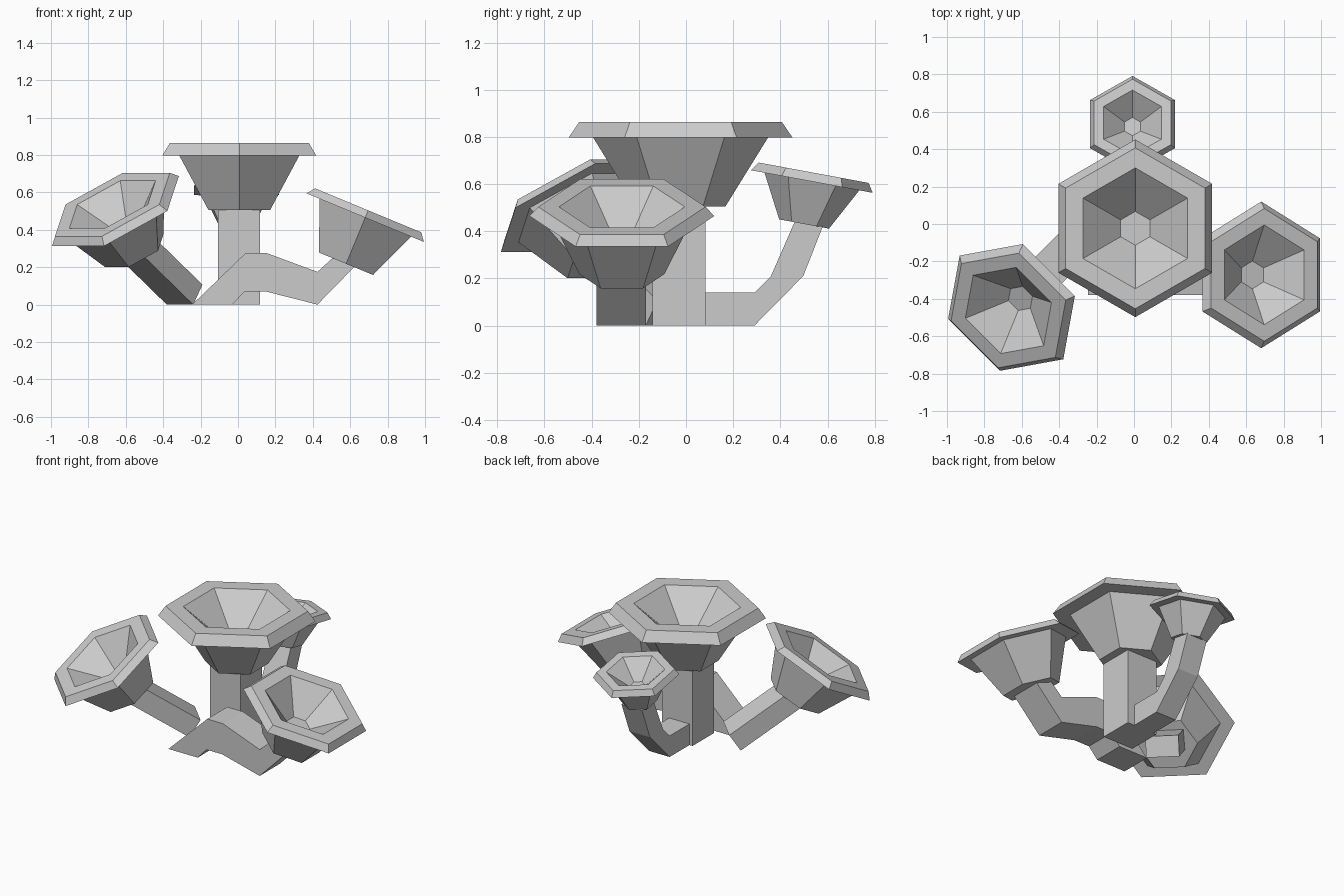
import bpy, bmesh
from math import sin, cos, radians, tau
from mathutils import Vector, Matrix

cube = bpy.data.objects.get("Cube")
if cube:
    bpy.data.objects.remove(cube, do_unlink=True)

grey = bpy.data.materials.new("pale_grey")
grey.use_nodes = True
colour = (0.6, 0.6, 0.6, 1)
grey.diffuse_color = colour
grey.node_tree.nodes["Principled BSDF"].inputs["Base Color"].default_value = colour


def finish(bm, name):
    bmesh.ops.recalc_face_normals(bm, faces=bm.faces)
    mesh = bpy.data.meshes.new(name)
    bm.to_mesh(mesh)
    bm.free()
    mesh.materials.append(grey)
    obj = bpy.data.objects.new(name, mesh)
    bpy.context.collection.objects.link(obj)
    return obj


def cup(name, centre, radius, depth, lip, heading=0, tilt=0, corner=30, foot=0.42):
    """Six-sided funnel with a bevelled lip, tilted towards a heading."""
    profile = [(foot, -depth), (0.78, 0), (1, 0), (0.905, lip),
               (0.68, lip), (0.19, lip - 0.42 * radius)]
    place = (Matrix.Translation(centre) @ Matrix.Rotation(radians(heading), 4, 'Z')
             @ Matrix.Rotation(radians(tilt), 4, 'Y'))
    bm = bmesh.new()
    rings = []
    for r, z in profile:
        angles = [radians(corner) + tau * i / 6 for i in range(6)]
        rings.append([bm.verts.new(place @ Vector((r * radius * cos(a), r * radius * sin(a), z)))
                      for a in angles])
    for low, high in zip(rings, rings[1:]):
        for i in range(6):
            j = (i + 1) % 6
            bm.faces.new((low[i], low[j], high[j], high[i]))
    bm.faces.new(rings[0])
    bm.faces.new(rings[-1])
    return finish(bm, name)


def arm(name, outline, origin, heading, width):
    """Side outline (distance, height) given a width across its heading."""
    place = (Matrix.Translation((origin[0], origin[1], 0))
             @ Matrix.Rotation(radians(heading), 4, 'Z'))
    bm = bmesh.new()
    side = bm.faces.new([bm.verts.new((s, -width / 2, z)) for s, z in outline])
    out = bmesh.ops.extrude_face_region(bm, geom=[side])
    moved = [v for v in out["geom"] if isinstance(v, bmesh.types.BMVert)]
    bmesh.ops.translate(bm, verts=moved, vec=(0, width, 0))
    bm.transform(place)
    return finish(bm, name)


# Central stem and large cup
arm("central_stem", [(-0.112, 0), (0.112, 0), (0.112, 0.52), (-0.112, 0.52)],
    (0.006, -0.03), 0, 0.225)
cup("central_cup", (0.007, -0.023, 0.797), 0.475, 0.292, 0.066, foot=0.40)

# Left cup on a bent arm
arm("left_arm", [(-0.245, 0), (-0.03, 0), (0.035, 0.07), (0.15, 0.07), (0.425, 0),
                 (0.64, 0.22), (0.55, 0.29), (0.425, 0.175), (0.155, 0.275), (0.04, 0.275)],
    (0, -0.275), 0, 0.21)
cup("left_cup", (0.68, -0.272, 0.465), 0.392, 0.267, 0.042, 0, 22.5, foot=0.46)

# Right cup on a straight slanted arm
arm("right_arm", [(0.29, 0), (0.69, 0.276), (0.62, 0.383), (0.22, 0.107)],
    (-0.105, 0.105), 225, 0.2)
cup("right_cup", (-0.655, -0.446, 0.5), 0.392, 0.255, 0.042, 225, 33.5, foot=0.46)

# Small back cup on a curved arm
arm("back_arm", [(0.05, 0), (0.29, 0), (0.497, 0.21), (0.58, 0.42), (0.465, 0.45),
                 (0.36, 0.21), (0.29, 0.14), (0.05, 0.14)],
    (-0.008, 0), 90, 0.15)
cup("back_cup", (-0.008, 0.534, 0.611), 0.262, 0.183, 0.038, 90, 10.5, corner=0, foot=0.41)
